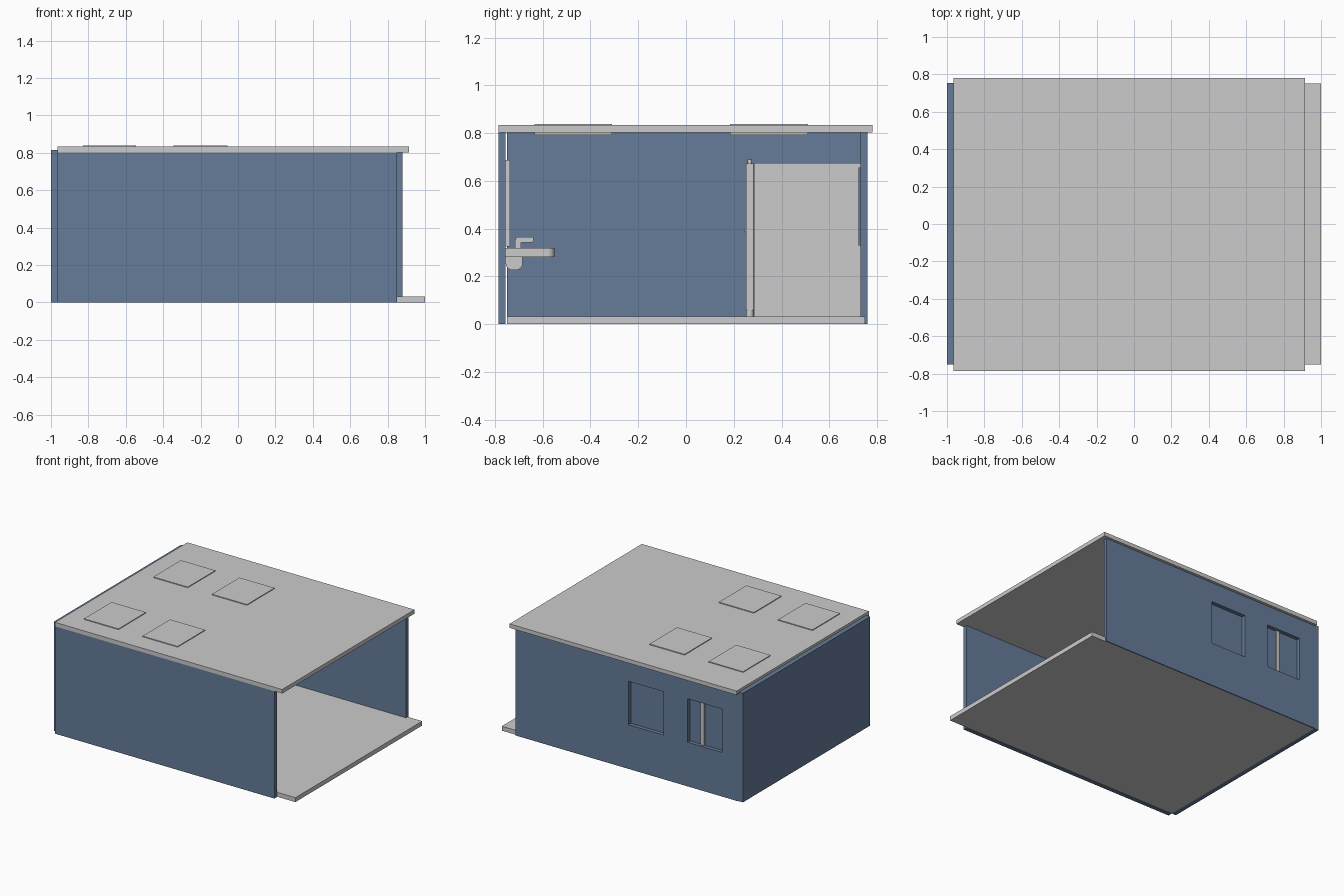
import bpy, bmesh, math
from mathutils import Vector

if "Cube" in bpy.data.objects:
    bpy.data.objects.remove(bpy.data.objects["Cube"])

blue = bpy.data.materials.new("wall_blue")
blue.diffuse_color = (0.13, 0.20, 0.32, 1)
blue.use_nodes = True
blue.node_tree.nodes["Principled BSDF"].inputs["Base Color"].default_value = blue.diffuse_color


def finish(name, bm, mat=None):
    bmesh.ops.recalc_face_normals(bm, faces=bm.faces)
    me = bpy.data.meshes.new(name)
    bm.to_mesh(me)
    bm.free()
    ob = bpy.data.objects.new(name, me)
    bpy.context.collection.objects.link(ob)
    if mat:
        me.materials.append(mat)
    return ob


def box(name, x, y, z, mat=None):
    """Box from (min, max) ranges."""
    bm = bmesh.new()
    bmesh.ops.create_cube(bm, size=1)
    for v in bm.verts:
        v.co = Vector([(r[0] + r[1]) / 2 + c * (r[1] - r[0])
                       for r, c in zip((x, y, z), v.co)])
    return finish(name, bm, mat)


def prism(name, pts, lo, hi, axis):
    """Extrude a 2D outline: axis 'x' takes (y, z), axis 'z' takes (x, y)."""
    bm = bmesh.new()
    vs = [bm.verts.new((lo, a, b) if axis == 'x' else (a, b, lo)) for a, b in pts]
    face = bm.faces.new(vs)
    ext = bmesh.ops.extrude_face_region(bm, geom=[face])['geom']
    step = Vector((hi - lo, 0, 0)) if axis == 'x' else Vector((0, 0, hi - lo))
    bmesh.ops.translate(bm, vec=step, verts=[g for g in ext if isinstance(g, bmesh.types.BMVert)])
    return finish(name, bm)


def smooth(ob, angle=40):
    bpy.ops.object.select_all(action='DESELECT')
    ob.select_set(True)
    bpy.context.view_layer.objects.active = ob
    bpy.ops.object.shade_smooth_by_angle(angle=math.radians(angle))


def rod(name, x, y, z, r):
    """Upright cylinder."""
    bpy.ops.mesh.primitive_cylinder_add(vertices=20, radius=r, depth=z[1] - z[0],
                                        location=(x, y, sum(z) / 2))
    ob = bpy.context.object
    ob.name = name
    smooth(ob)
    return ob


def arc(cx, cy, r, a0, a1, n=7):
    return [(cx + r * math.cos(math.radians(a0 + (a1 - a0) * i / n)),
             cy + r * math.sin(math.radians(a0 + (a1 - a0) * i / n))) for i in range(n + 1)]


# Shell
box("floor", (-0.965, 1.0), (-0.75, 0.75), (0, 0.033))
box("roof", (-0.965, 0.915), (-0.785, 0.78), (0.803, 0.833))
box("left_wall", (-1.0, -0.965), (-0.75, 0.755), (0, 0.815), blue)
box("front_wall", (-0.965, 0.85), (-0.785, -0.755), (0, 0.803), blue)
back = box("back_wall", (-0.965, 0.88), (0.73, 0.76), (0, 0.803), blue)

# Windows in the back wall, skylights in the roof
bays = [(-0.83, -0.545), (-0.345, -0.055)]
for i, x in enumerate(bays):
    cutter = box("window_cutter", x, (0.6, 0.9), (0.33, 0.655))
    mod = back.modifiers.new("opening", 'BOOLEAN')
    mod.object = cutter
    mod.operation = 'DIFFERENCE'
    mod.solver = 'EXACT'
    bpy.context.view_layer.objects.active = back
    bpy.ops.object.modifier_apply(modifier=mod.name)
    bpy.data.objects.remove(cutter)
    box(f"window_pane_{i}", x, (0.722, 0.731), (0.33, 0.655), blue)
    for j, y in enumerate([(-0.635, -0.31), (0.185, 0.51)]):
        box(f"skylight_{i}_{j}", x, y, (0.793, 0.839))

# Shower: side partition, door, pivots and knob
box("shower_partition", (-0.668, -0.638), (0.285, 0.742), (0.033, 0.675))
box("shower_door", (-0.955, -0.638), (0.252, 0.282), (0.06, 0.672))
rod("door_pivot_top", -0.653, 0.267, (0.67, 0.69), 0.009)
rod("door_pivot_bottom", -0.653, 0.267, (0.033, 0.062), 0.016)
bpy.ops.mesh.primitive_uv_sphere_add(segments=16, ring_count=8, radius=0.01,
                                     location=(-0.93, 0.255, 0.393))
bpy.context.object.name = "door_knob"

# Wash basin with rounded front corners and a recessed bowl
cx, half = -0.6, 0.12
outline = ([(cx - half, -0.755), (cx + half, -0.755)]
           + arc(cx + half - 0.03, -0.58, 0.03, 0, 90)
           + arc(cx - half + 0.03, -0.58, 0.03, 90, 180))
basin = prism("wash_basin", outline, 0.282, 0.32, 'z')
bm = bmesh.new()
bm.from_mesh(basin.data)
top = max(bm.faces, key=lambda f: f.calc_center_median().z)
bmesh.ops.inset_region(bm, faces=[top], thickness=0.02)
for v in top.verts:
    v.co.z -= 0.025
    v.co.y = max(v.co.y, -0.68)
bm.to_mesh(basin.data)
bm.free()
smooth(basin)

# Trap cover below the basin, rounded underneath
trap = prism("trap_cover", [(-0.755, 0.284), (-0.755, 0.255)]
             + arc(-0.727, 0.255, 0.028, 180, 270)
             + arc(-0.712, 0.255, 0.028, 270, 360) + [(-0.684, 0.284)],
             cx - 0.035, cx + 0.035, 'x')
smooth(trap)

# Tap and mirror
tap = prism("tap", [(-0.715, 0.318), (-0.69, 0.318), (-0.69, 0.342), (-0.645, 0.342),
                    (-0.637, 0.35), (-0.64, 0.366)]
            + arc(-0.70, 0.351, 0.015, 90, 180), cx - 0.013, cx + 0.013, 'x')
smooth(tap)
box("mirror", (cx - half, cx + half), (-0.755, -0.737), (0.325, 0.688))
